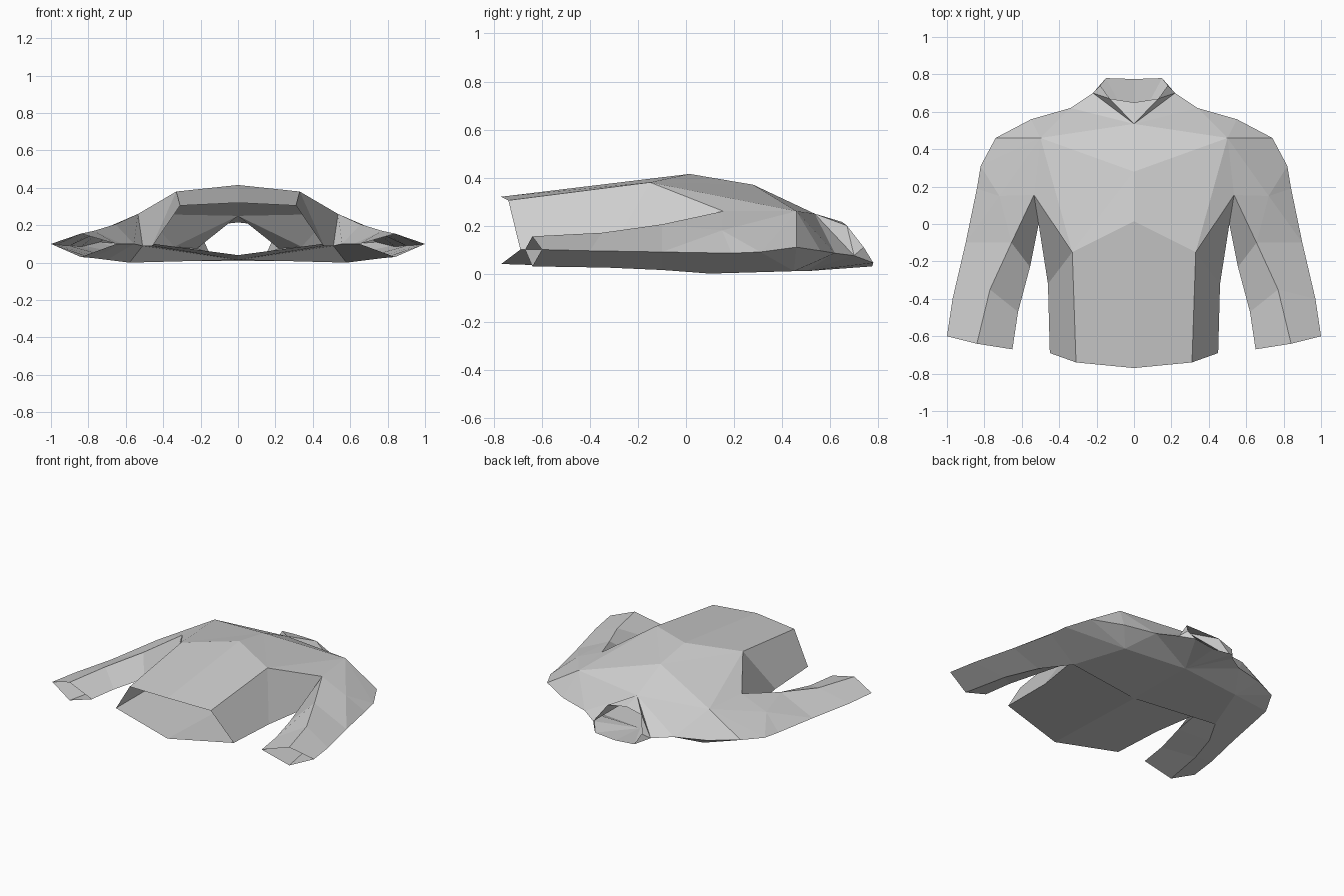
import bpy
import bmesh

cube = bpy.data.objects.get("Cube")
if cube:
    bpy.data.objects.remove(cube)

# Fabric colour
fabric = bpy.data.materials.new("light_grey_fabric")
fabric.use_nodes = True
colour = (0.62, 0.62, 0.62, 1)
fabric.diffuse_color = colour
fabric.node_tree.nodes["Principled BSDF"].inputs["Base Color"].default_value = colour

# Left half of the garment, in hundredths of a unit
centre_line = {
    "front_hem": (0, -77, 32), "front_belly": (0, 1.5, 41.5),
    "front_chest": (0, 28, 37), "front_throat": (0, 53.5, 25),
    "collar_front": (0, 65, 21.5), "collar_nape": (0, 77.5, 3),
    "back_hem": (0, -77, 4), "back_waist": (0, 0, 1.5), "back_upper": (0, 50, 1),
}
torso = {
    "crease_hem": (31, -74, 30.5), "crease_chest": (33, -15, 38),
    "side_hem": (45, -69, 10), "side_waist": (46, -32, 9),
    "blade": (45, 45, 1),
}
shoulder = {
    "shoulder_front": (50, 46, 26), "deltoid": (72, 15, 18),
    "shoulder_low": (82, 31, 9), "shoulder_mid": (74, 46, 11),
    "shoulder_top": (55, 56, 9.5), "trapezius": (34, 62, 8.5),
    "neck_side": (22, 70, 7.5), "collar_corner": (13, 67, 20),
    "collar_side": (18, 74, 11), "collar_back": (15, 78, 4.5),
}
# Sleeve rings: outer seam, upper crease, inner seam, lower crease
sleeve = {
    "armhole": [(84, 19, 8.5), (53.5, 15.5, 26), (51, 0, 9), (58, 10, 0)],
    "elbow": [(90, -10, 9), (65.5, -10, 20.5), (55.6, -23, 10), (70, -10, 1.5)],
    "forearm": [(97, -40, 9.5), (77, -35, 17), (62, -47, 10), (78, -33, 2.5)],
    "cuff": [(100, -60, 10), (84, -64, 15.5), (65, -67, 10), (84, -64, 3)],
}
sides = ["outer", "upper", "inner", "lower"]

bm = bmesh.new()
verts = {}


def add_point(name, position):
    verts[name] = bm.verts.new([c / 100 for c in position])


def panel(*names):
    """One flat piece of cloth between named corners."""
    return bm.faces.new([verts[n] for n in names])


def fan(hub, *rim):
    """Triangles from a hub to each pair of neighbouring rim points."""
    for a, b in zip(rim, rim[1:]):
        panel(hub, a, b)


for group in (centre_line, torso, shoulder):
    for name, position in group.items():
        add_point(name, position)
for ring, corners in sleeve.items():
    for side, position in zip(sides, corners):
        add_point(f"{ring}_{side}", position)

# Front of the body and its side walls
belly = panel("front_hem", "crease_hem", "crease_chest", "front_belly")
fan("front_chest", "front_belly", "crease_chest", "shoulder_front", "front_throat")
panel("crease_hem", "side_hem", "side_waist", "crease_chest")
panel("crease_chest", "side_waist", "armhole_inner", "armhole_upper")

# Shoulder
fan("shoulder_front", "crease_chest", "armhole_upper", "deltoid", "shoulder_low",
    "shoulder_mid", "shoulder_top", "trapezius", "front_throat")
fan("deltoid", "armhole_upper", "elbow_upper", "elbow_outer",
    "armhole_outer", "shoulder_low")

# Collar
fan("front_throat", "trapezius", "neck_side", "collar_corner", "collar_front")
fan("neck_side", "collar_corner", "collar_side", "collar_back",
    "back_upper", "trapezius")
panel("back_upper", "collar_back", "collar_nape")

# Back
panel("back_hem", "back_waist", "side_waist", "side_hem")
fan("back_waist", "side_waist", "armhole_inner", "armhole_lower")
panel("back_waist", "armhole_lower", "blade", "back_upper")
panel("armhole_lower", "armhole_outer", "shoulder_low", "blade")
fan("blade", "shoulder_low", "shoulder_mid", "shoulder_top",
    "trapezius", "back_upper")

# Sleeve tube; the outer upper arm is already covered by the deltoid fan
rings = list(sleeve)
for top, end in zip(rings, rings[1:]):
    for side, following in zip(sides, sides[1:] + sides[:1]):
        if (top, side) != ("armhole", "outer"):
            panel(f"{top}_{side}", f"{top}_{following}",
                  f"{end}_{following}", f"{end}_{side}")

# Face the open shell outward
bmesh.ops.recalc_face_normals(bm, faces=bm.faces)
if belly.normal.z < 0:
    bmesh.ops.reverse_faces(bm, faces=bm.faces)
mesh = bpy.data.meshes.new("shirt")
bm.to_mesh(mesh)
bm.free()
mesh.materials.append(fabric)
shirt = bpy.data.objects.new("shirt", mesh)
bpy.context.collection.objects.link(shirt)

# Mirror to the right half
mirror = shirt.modifiers.new("mirror", "MIRROR")
mirror.use_clip = True
mirror.merge_threshold = 0.001
